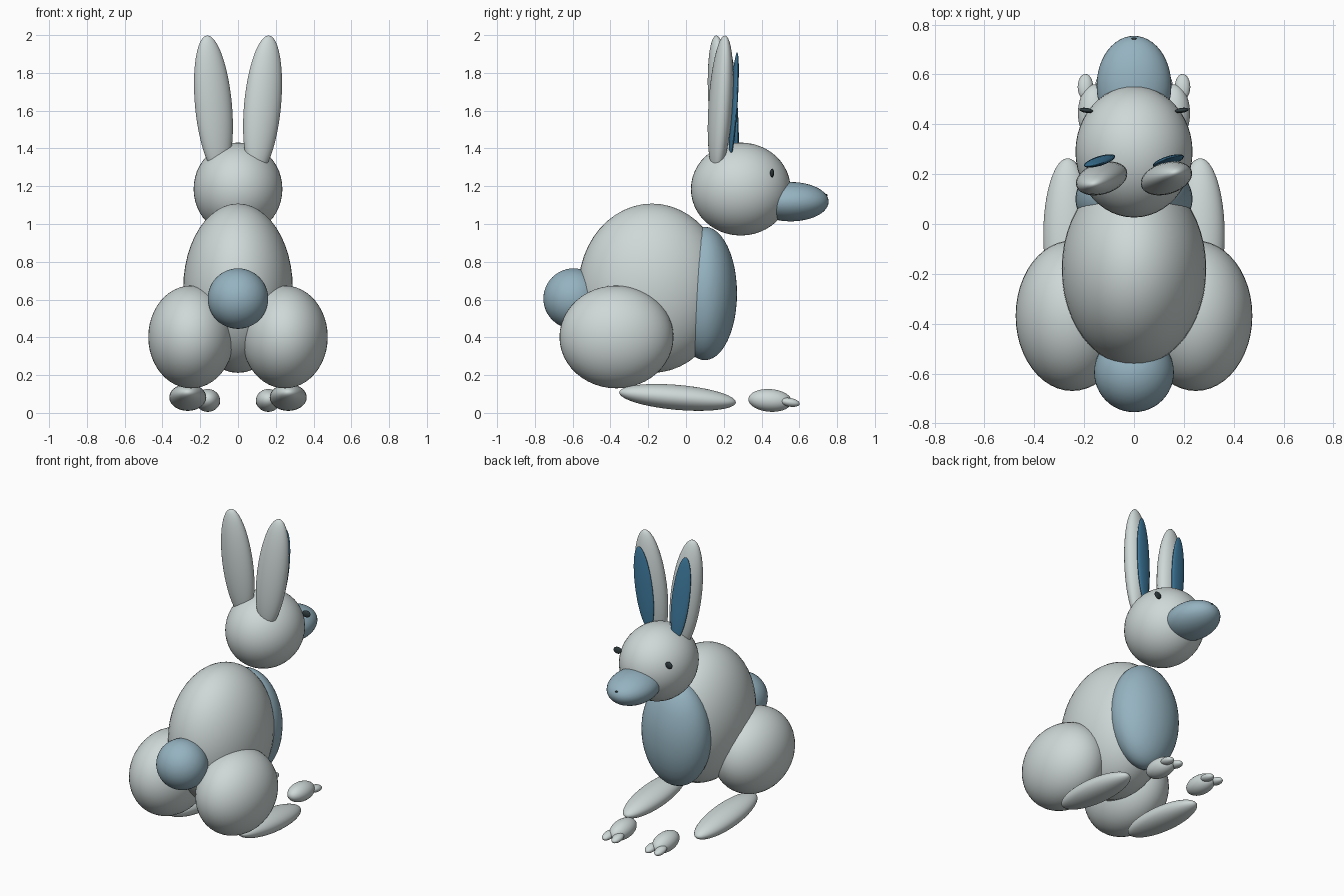
import bpy
from math import radians

cube = bpy.data.objects.get("Cube")
if cube:
    bpy.data.objects.remove(cube, do_unlink=True)


def material(name, rgb):
    m = bpy.data.materials.new(name)
    m.use_nodes = True
    m.diffuse_color = (*rgb, 1)
    m.node_tree.nodes["Principled BSDF"].inputs["Base Color"].default_value = (*rgb, 1)
    return m


fur = material("pale grey fur", (0.62, 0.69, 0.68))
soft_blue = material("soft blue", (0.30, 0.45, 0.53))
deep_blue = material("deep blue", (0.05, 0.20, 0.35))
dark = material("dark slate", (0.03, 0.045, 0.05))


def ellipsoid(name, mat, centre, radii, turn=(0, 0, 0), detail=48):
    """Smooth ball stretched to the given radii, turned in degrees."""
    bpy.ops.mesh.primitive_uv_sphere_add(
        segments=detail, ring_count=detail // 2, radius=1, location=centre,
        rotation=[radians(a) for a in turn])
    ob = bpy.context.object
    ob.name = name
    ob.scale = radii
    ob.data.materials.append(mat)
    bpy.ops.object.shade_smooth()
    return ob


# Torso, chest patch and tail
ellipsoid("body", fur, (0, -0.18, 0.66), (0.29, 0.39, 0.448))
ellipsoid("chest", soft_blue, (0, 0.1, 0.632), (0.235, 0.17, 0.353))
ellipsoid("tail", soft_blue, (0, -0.595, 0.605), (0.16, 0.16, 0.16))

# Head, muzzle and nose
ellipsoid("head", fur, (0, 0.29, 1.185), (0.235, 0.264, 0.246))
ellipsoid("muzzle", soft_blue, (0, 0.555, 1.118), (0.15, 0.2, 0.104))
ellipsoid("nose", dark, (0, 0.743, 1.152), (0.01, 0.006, 0.006), detail=16)

# Paired parts
for side, s in (("left", 1), ("right", -1)):
    ellipsoid(side + "_eye", dark, (s * 0.192, 0.456, 1.27),
              (0.028, 0.01, 0.023), (0, 0, s * 8), 24)

    # Ears splay outward, both twisted the same way about the vertical
    tilt = (-2.5 * s, 6 * s, 12)
    ellipsoid(side + "_ear", fur, (s * 0.13, 0.183, 1.63),
              (0.099, 0.062, 0.37), tilt)
    ellipsoid(side + "_inner_ear", deep_blue, (s * 0.138, 0.253, 1.63),
              (0.058, 0.016, 0.28), tilt)

    # Hind leg
    ellipsoid(side + "_thigh", fur, (s * 0.248, -0.368, 0.402),
              (0.227, 0.302, 0.272))
    ellipsoid(side + "_hind_foot", fur, (s * 0.266, -0.045, 0.082),
              (0.098, 0.31, 0.066), (-5, 0, 0))

    # Front paw with two toes
    ellipsoid(side + "_front_paw", fur, (s * 0.16, 0.445, 0.066),
              (0.065, 0.115, 0.06), (-4, 0, 0))
    for label, dx in (("outer", 0.035), ("inner", -0.035)):
        ellipsoid(f"{side}_{label}_toe", fur, (s * (0.16 + dx), 0.55, 0.056),
                  (0.031, 0.053, 0.023), (-10, 0, 0), 24)
